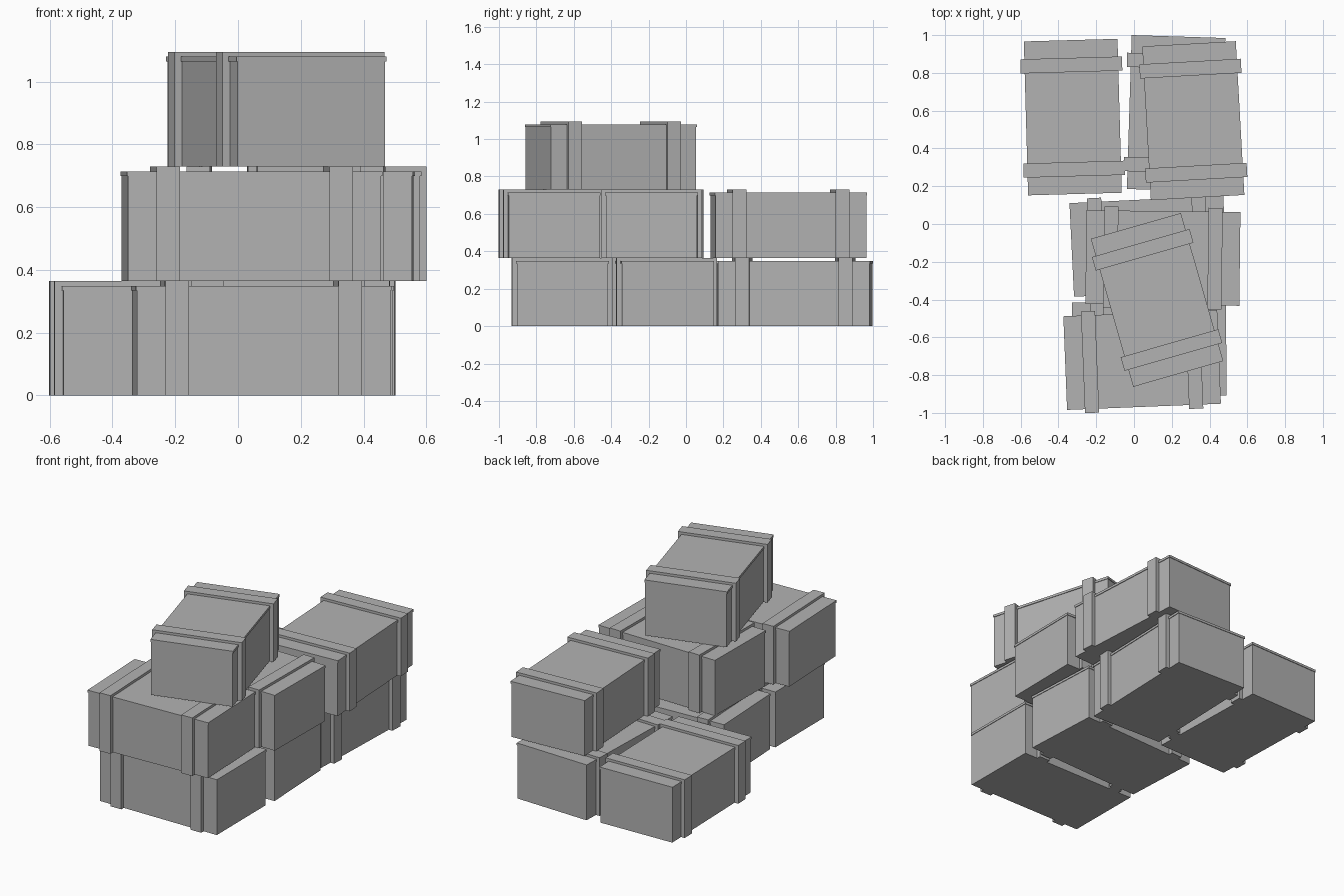
import bpy, bmesh
from math import radians
from mathutils import Matrix

if "Cube" in bpy.data.objects:
    bpy.data.objects.remove(bpy.data.objects["Cube"])

PITCH = 0.365            # height of one crate layer
LID_W, LID_L = 0.496, 0.815
BODY_W, BODY_L = 0.488, 0.808
STRAP_W, STRAP_Y, STRAP_HALF, STRAP_T = 0.075, 0.276, 0.269, 0.03
LID_Z, LID_TOP, STRAP_TOP = 0.334, 0.349, 0.3645

# dark grey shared by all crates
grey = bpy.data.materials.new("dark_grey")
grey.diffuse_color = (0.45, 0.45, 0.45, 1)
grey.use_nodes = True
grey.node_tree.nodes["Principled BSDF"].inputs["Base Color"].default_value = grey.diffuse_color


def add_box(bm, w, l, z0, z1, x=0.0, y=0.0):
    m = Matrix.Translation((x, y, (z0 + z1) / 2)) @ Matrix.Diagonal((w, l, z1 - z0, 1))
    return bmesh.ops.create_cube(bm, size=1, matrix=m)["verts"]


def add_strap(bm, y):
    # upside-down U: outline of two side battens joined by a top board
    a, b = STRAP_HALF, STRAP_HALF - STRAP_T
    half = [(b, LID_TOP - 0.002), (b, 0), (a, 0), (a, STRAP_TOP)]
    outline = half + [(-x, z) for x, z in reversed(half)]
    face = bm.faces.new([bm.verts.new((x, y - STRAP_W / 2, z)) for x, z in outline])
    ext = bmesh.ops.extrude_face_region(bm, geom=[face], use_keep_orig=True)
    verts = [v for v in ext["geom"] if isinstance(v, bmesh.types.BMVert)]
    bmesh.ops.translate(bm, verts=verts, vec=(0, STRAP_W, 0))


def to_mesh(name, bm):
    bmesh.ops.recalc_face_normals(bm, faces=bm.faces)
    me = bpy.data.meshes.new(name)
    bm.to_mesh(me)
    bm.free()
    me.materials.append(grey)
    return me


# box with thin overhanging lid
bm = bmesh.new()
add_box(bm, BODY_W, BODY_L, 0, LID_Z)
add_box(bm, LID_W, LID_L, LID_Z, LID_TOP)
crate_mesh = to_mesh("crate", bm)

# pair of straps
bm = bmesh.new()
for s in (-1, 1):
    add_strap(bm, s * STRAP_Y)
strap_mesh = to_mesh("crate_straps", bm)

# name, x, y, layer, rotation (long side lies along y at 0)
crates = [
    ("bottom_back_left", -0.324, 0.566, 0, 1.6),
    ("bottom_back_right", 0.223, 0.585, 0, -1.8),
    ("bottom_middle", 0.0775, -0.1175, 0, 92.8),
    ("bottom_front", 0.081, -0.6625, 0, 90.3),
    ("middle_back", 0.314, 0.547, 1, 3.2),
    ("middle_centre", 0.153, -0.18, 1, 89.3),
    ("middle_front", 0.043, -0.72, 1, 92.3),
    ("top", 0.122, -0.402, 2, 16.0),
]
for name, x, y, layer, rot in crates:
    for part, me in (("crate", crate_mesh), ("straps", strap_mesh)):
        ob = bpy.data.objects.new(f"{name}_{part}", me)
        ob.location = (x, y, layer * PITCH)
        ob.rotation_euler.z = radians(rot)
        bpy.context.collection.objects.link(ob)
